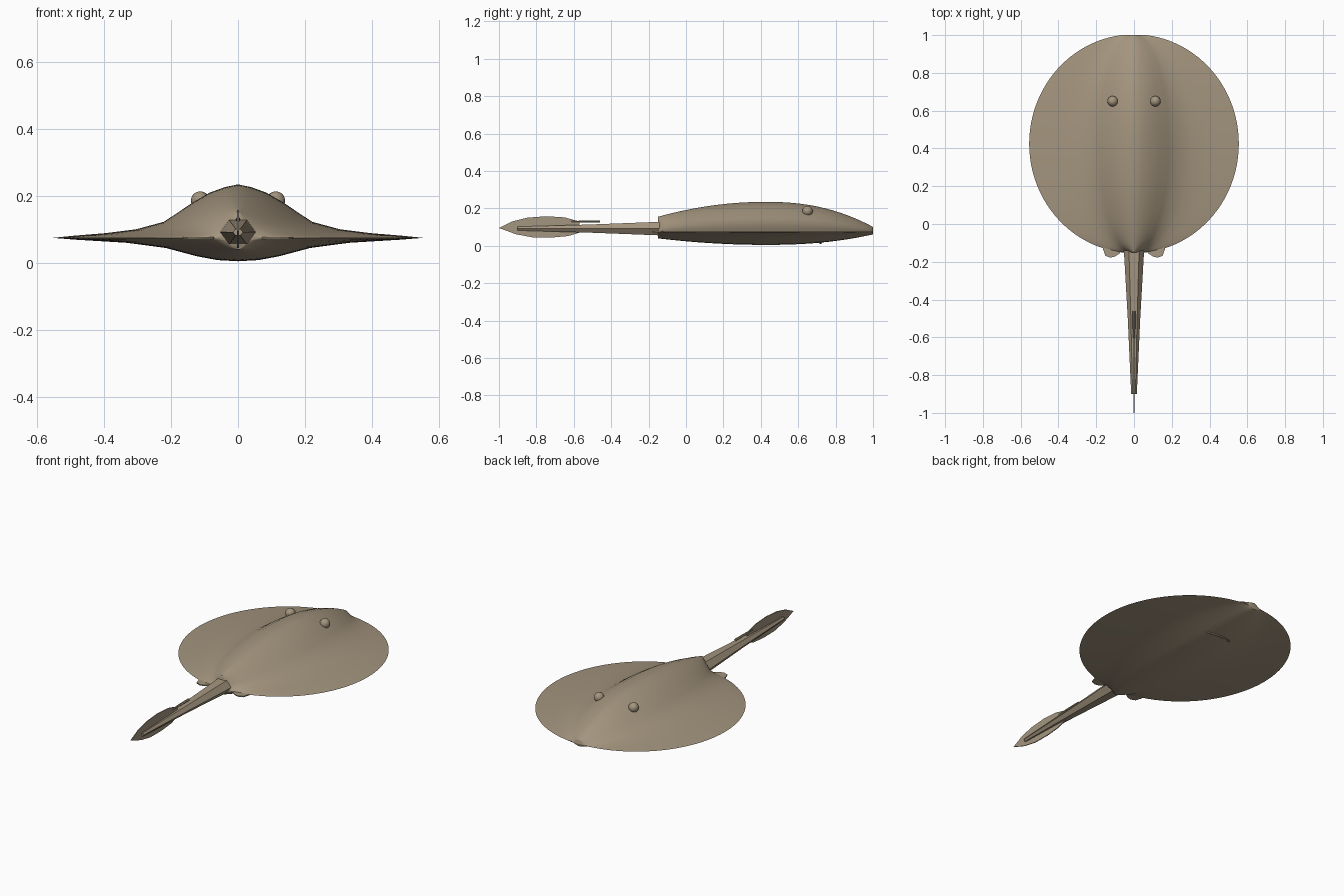
import bpy, bmesh, math
from mathutils import Vector

cube = bpy.data.objects.get("Cube")
if cube:
    bpy.data.objects.remove(cube, do_unlink=True)

skin = bpy.data.materials.new("sandy_tan")
skin.use_nodes = True
COLOR = (0.37, 0.30, 0.21, 1)
skin.diffuse_color = COLOR
skin.node_tree.nodes["Principled BSDF"].inputs["Base Color"].default_value = COLOR


def finish(name, bm, angle=40):
    bmesh.ops.recalc_face_normals(bm, faces=bm.faces)
    mesh = bpy.data.meshes.new(name)
    bm.to_mesh(mesh)
    bm.free()
    mesh.materials.append(skin)
    obj = bpy.data.objects.new(name, mesh)
    bpy.context.collection.objects.link(obj)
    bpy.ops.object.select_all(action='DESELECT')
    obj.select_set(True)
    bpy.context.view_layer.objects.active = obj
    bpy.ops.object.shade_smooth_by_angle(angle=math.radians(angle))
    return obj


def loft(name, rings, angle=40):
    """Skin a row of closed rings and cap both ends."""
    bm = bmesh.new()
    rows = [[bm.verts.new(p) for p in ring] for ring in rings]
    n = len(rows[0])
    for a, b in zip(rows, rows[1:]):
        for i in range(n):
            j = (i + 1) % n
            bm.faces.new((a[i], a[j], b[j], b[i]))
    bm.faces.new(rows[0])
    bm.faces.new(rows[-1])
    return finish(name, bm, angle)


def plate(name, points, thickness):
    """Extrude a flat outline evenly to both sides."""
    offset = Vector(thickness)
    return loft(name, [[Vector(p) - offset / 2 for p in points],
                       [Vector(p) + offset / 2 for p in points]], 30)


def ellipse_ring(center, rx, rz, sides):
    x, y, z = center
    return [(x + rx * math.cos(a), y, z + rz * math.sin(a))
            for a in (math.tau * i / sides for i in range(sides))]


# Round body disc: bell-shaped cross-sections, raised back, shallow belly
RIM = 0.075
TOP = [(0, 1), (.07, .95), (.15, .85), (.24, .67), (.33, .46), (.4, .30),
       (.55, .16), (.71, .09), (.87, .045)]
BELLY = [(0, 1), (.11, .95), (.22, .79), (.39, .43), (.6, .21), (.87, .08)]


def fall(s, rear, front):
    return 1 - (rear * s * s if s < 0 else front * s ** 2.3)


def body_ring(s):
    y = 0.425 + 0.575 * s
    w = 0.555 * math.sqrt(1 - (0.993 * s) ** 2)
    up, down = 0.16 * fall(s, .5, .84), 0.07 * fall(s, .5, .8)
    upper = [(t * w, y, RIM + h * up) for t, h in TOP]
    lower = [(t * w, y, RIM - h * down) for t, h in BELLY]
    half = upper + [(w, y, RIM)] + lower[::-1]
    return half + [(-x, y, z) for x, y, z in half[-2:0:-1]]


STATIONS = 48
loft("body_disc", [body_ring(-math.cos(math.pi * i / STATIONS))
                   for i in range(STATIONS + 1)], 60)

# Tapering six-sided tail
loft("tail", [ellipse_ring((0, y, 0.092), r, r * 0.78, 6)
              for y, r in ((-0.08, .055), (-0.15, .053), (-0.5, .033), (-0.9, .015))], 30)

# Upright leaf-shaped fin at the tail tip
plate("tail_fin", [(0, y, z) for y, z in (
    (-1, .095), (-.93, .13), (-.85, .15), (-.75, .158), (-.65, .152), (-.57, .13),
    (-.57, .07), (-.63, .052), (-.72, .044), (-.82, .045), (-.91, .062))], (.005, 0, 0))

# Slim barb lying above the tail
loft("tail_barb", [ellipse_ring((0, y, 0.13), r, r * 0.8, 6)
                   for y, r in ((-.46, .008), (-.55, .007), (-.64, .002))])

# Eyes and small pelvic fins on both sides
for side, label in ((1, "left"), (-1, "right")):
    bm = bmesh.new()
    bmesh.ops.create_uvsphere(bm, u_segments=16, v_segments=10, radius=0.028)
    bmesh.ops.translate(bm, verts=bm.verts, vec=(side * 0.113, 0.65, 0.186))
    finish(label + "_eye", bm)
    plate(label + "_pelvic_fin", [(side * x, y, RIM) for x, y in (
        (.05, -.10), (.075, -.155), (.10, -.172), (.125, -.178), (.152, -.168),
        (.165, -.13), (.15, -.08))], (0, 0, .006))

# Thin curved mouth ridge under the head
mouth = []
for i in range(9):
    x = -0.08 + 0.02 * i
    bend = (x / 0.08) ** 2
    y, z = 0.72 - 0.02 * bend, 0.016 + 0.009 * bend
    mouth.append([(x, y + 0.007 * math.cos(a), z + 0.006 * math.sin(a))
                  for a in (math.tau * k / 8 for k in range(8))])
loft("mouth", mouth)
